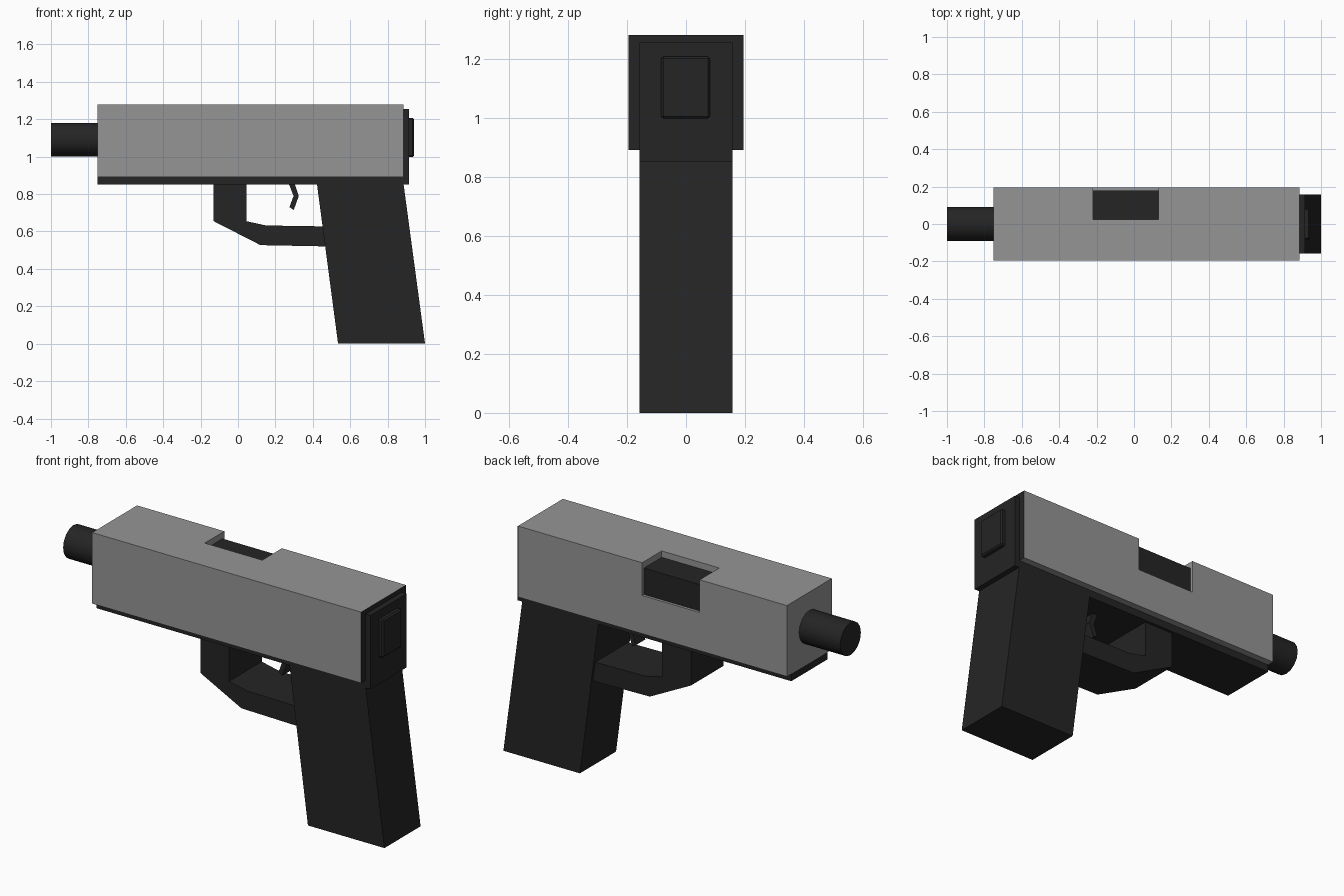
import bpy, bmesh, math

if "Cube" in bpy.data.objects:
    bpy.data.objects.remove(bpy.data.objects["Cube"])


def material(name, v):
    m = bpy.data.materials.new(name)
    m.diffuse_color = (v, v, v, 1)
    m.use_nodes = True
    m.node_tree.nodes["Principled BSDF"].inputs["Base Color"].default_value = m.diffuse_color
    return m


DARK = material("dark_polymer", 0.018)
STEEL = material("grey_steel", 0.3)


def extrude_profile(name, pts, half_width, mat=DARK, y=0.0):
    """Extrude an x-z outline symmetrically along y."""
    bm = bmesh.new()
    face = bm.faces.new([bm.verts.new((x, y - half_width, z)) for x, z in pts])
    res = bmesh.ops.extrude_face_region(bm, geom=[face])
    verts = [g for g in res["geom"] if isinstance(g, bmesh.types.BMVert)]
    bmesh.ops.translate(bm, verts=verts, vec=(0, 2 * half_width, 0))
    bmesh.ops.recalc_face_normals(bm, faces=bm.faces)
    me = bpy.data.meshes.new(name)
    bm.to_mesh(me)
    bm.free()
    ob = bpy.data.objects.new(name, me)
    bpy.context.collection.objects.link(ob)
    me.materials.append(mat)
    return ob


def box(name, x0, x1, y0, y1, z0, z1, mat=DARK):
    return extrude_profile(name, [(x0, z0), (x1, z0), (x1, z1), (x0, z1)],
                           (y1 - y0) / 2, mat, (y0 + y1) / 2)


# Slide with a dark rear face
slide = box("slide", -0.75, 0.885, -0.195, 0.195, 0.89, 1.28, STEEL)
slide.data.materials.append(DARK)
for p in slide.data.polygons:
    if p.normal.x > 0.9:
        p.material_index = 1

# Side port opening, cut through the top and the +y side
cutter = box("port_cutter", -0.22, 0.13, 0.025, 0.3, 1.10, 1.4, STEEL)
cutter.hide_render = True
cutter.hide_viewport = True
mod = slide.modifiers.new("port", 'BOOLEAN')
mod.operation = 'DIFFERENCE'
mod.solver = 'EXACT'
mod.object = cutter

# Dark block seen inside the port
box("chamber_block", -0.22, 0.13, 0.025, 0.18, 1.10, 1.245)

# Barrel
bpy.ops.mesh.primitive_cylinder_add(vertices=16, radius=0.09, depth=0.26,
                                    location=(-0.87, 0, 1.09),
                                    rotation=(0, math.pi / 2, 0))
barrel = bpy.context.object
barrel.name = "barrel"
barrel.data.materials.append(DARK)
bpy.ops.object.shade_smooth_by_angle()

# Frame: rail under the slide and plate behind it
extrude_profile("frame", [(-0.75, 0.85), (0.915, 0.85), (0.915, 1.255),
                          (0.885, 1.255), (0.885, 0.89), (-0.75, 0.89)], 0.157)

# Raised button on the rear plate
button = box("rear_button", 0.90, 0.94, -0.084, 0.082, 0.997, 1.208)
bev = button.modifiers.new("bevel", 'BEVEL')
bev.width = 0.008
bev.segments = 1

# Grip
extrude_profile("grip", [(0.422, 0.855), (0.885, 0.855), (1.0, 0.0),
                         (0.535, 0.0)], 0.157)

# Trigger guard
extrude_profile("trigger_guard", [(-0.13, 0.855), (-0.13, 0.655), (0.12, 0.527),
                                  (0.48, 0.52), (0.47, 0.627), (0.15, 0.632),
                                  (0.045, 0.655), (0.045, 0.855)], 0.142)

# Trigger
extrude_profile("trigger", [(0.272, 0.855), (0.303, 0.855), (0.325, 0.79),
                            (0.298, 0.715), (0.275, 0.73), (0.297, 0.79)], 0.04)
